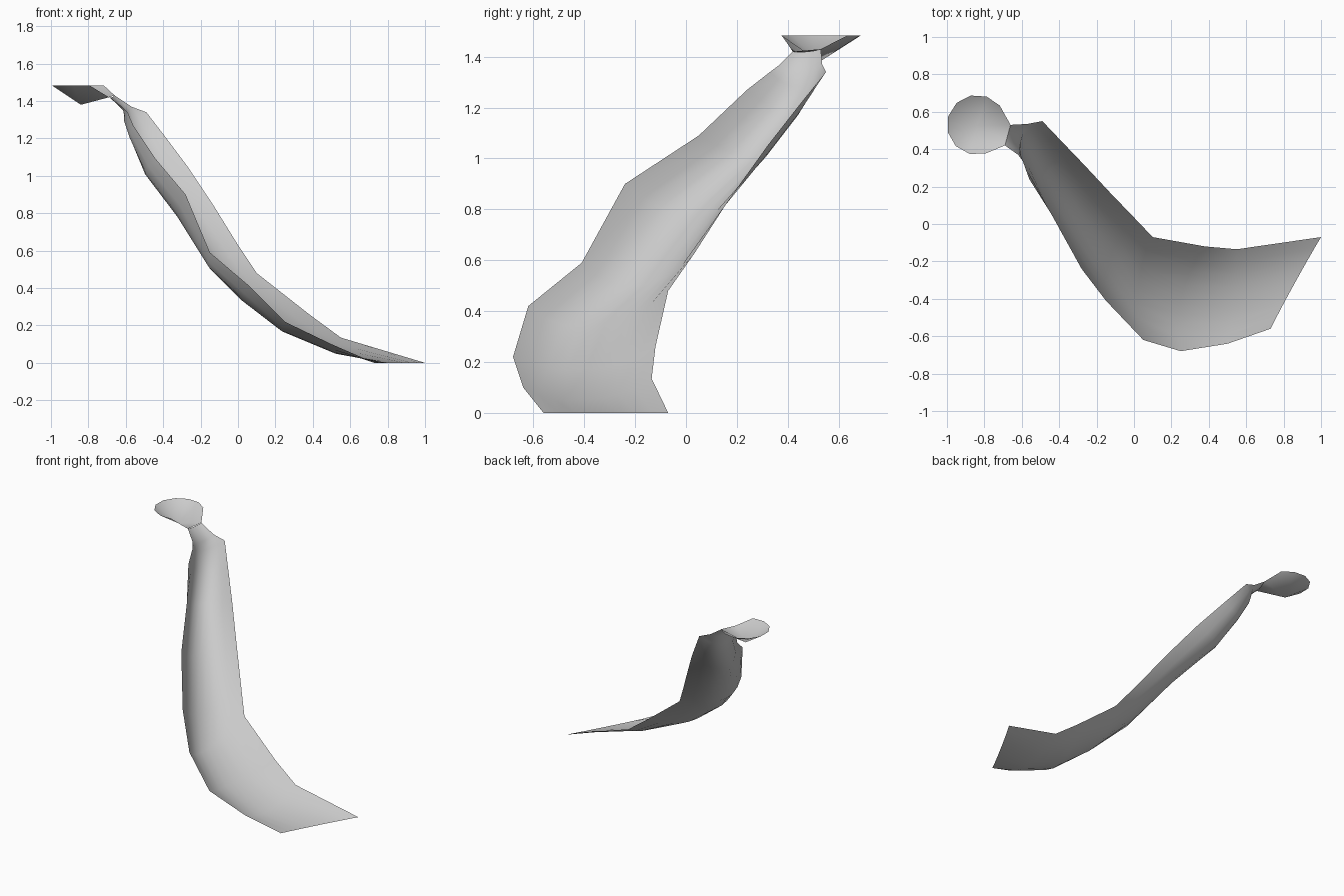
import bpy, math
from mathutils import Vector

if "Cube" in bpy.data.objects:
    bpy.data.objects.remove(bpy.data.objects["Cube"])


def make_object(name, verts, faces):
    mesh = bpy.data.meshes.new(name)
    mesh.from_pydata([tuple(v) for v in verts], [], faces)
    for p in mesh.polygons:
        p.use_smooth = True
    mesh.update()
    obj = bpy.data.objects.new(name, mesh)
    bpy.context.collection.objects.link(obj)
    return obj


# Channel cross-sections, foot to neck: outer edge, trough bottom, inner edge
sections = [
    ((.73, -.56, 0), (.86, -.315, 0), (1.0, -.07, 0)),
    ((.50, -.64, .10), (.53, -.40, .05), (.55, -.135, .135)),
    ((.25, -.68, .22), (.25, -.40, .17), (.38, -.12, .26)),
    ((.05, -.62, .42), (.02, -.36, .34), (.10, -.07, .48)),
    ((-.15, -.41, .59), (-.13, -.19, .50), (0, .035, .63)),
    ((-.28, -.24, .90), (-.31, .01, .77), (-.13, .17, .84)),
    ((-.44, .05, 1.09), (-.48, .26, 1.0), (-.27, .32, 1.05)),
    ((-.56, .24, 1.27), (-.55, .40, 1.17), (-.39, .445, 1.21)),
    ((-.59, .33, 1.34), (-.595, .45, 1.28), (-.49, .55, 1.34)),
    ((-.62, .37, 1.37), (-.60, .46, 1.34), (-.57, .535, 1.37)),
    ((-.69, .42, 1.42), (-.675, .475, 1.42), (-.66, .53, 1.43)),
]
STEPS = 8

# Open curved channel, each section a rounded trough
verts, faces = [], []
for sec in sections:
    a, c, b = (Vector(p) for p in sec)
    sag = c - (a + b) / 2
    for j in range(STEPS + 1):
        t = j / STEPS
        verts.append(a.lerp(b, t) + sag * (1 - abs(2 * t - 1) ** 2.3))
n = STEPS + 1
for i in range(len(sections) - 1):
    for j in range(STEPS):
        k = i * n + j
        faces.append((k, k + 1, k + n + 1, k + n))
make_object("channel", verts, faces)

# Shallow cone bowl whose lip dips to meet the neck
rim = []
for i in range(9):
    ang = math.radians(40 + 247 * i / 8)
    rim.append((-.84 + .16 * math.cos(ang), .53 + .16 * math.sin(ang), 1.483))
rim += sections[-1][::2]
apex = len(rim)
bowl_faces = [(i, (i + 1) % apex, apex) for i in range(apex)]
make_object("bowl", rim + [(-.84, .525, 1.38)], bowl_faces)
